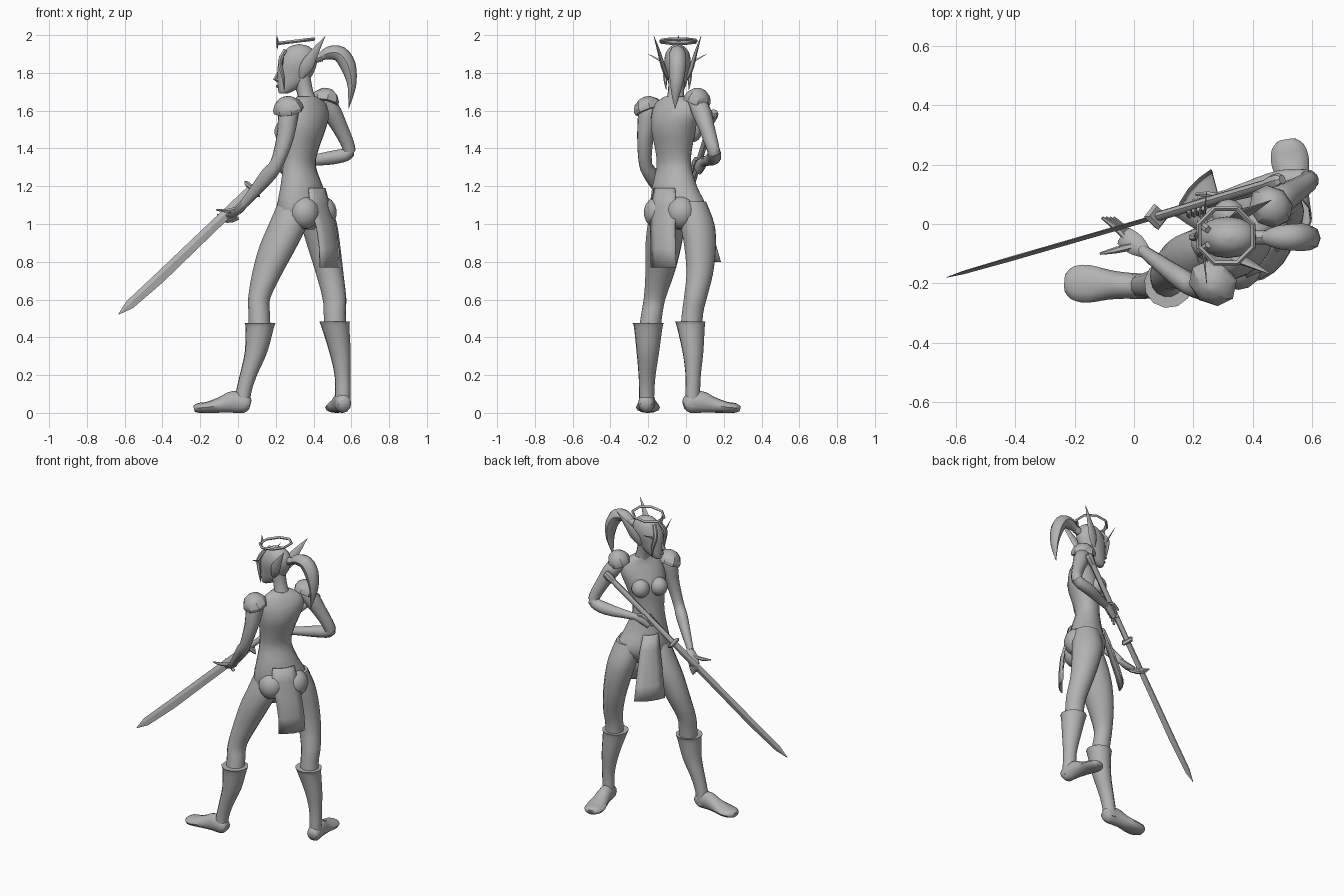
import bpy, bmesh, math
from mathutils import Vector as V

Z = V((0, 0, 1))
FWD = V((-.79, .62, 0))      # the way the body faces
SIDE = V((.62, .79, 0))      # across the body

grey = bpy.data.materials.new("plain_grey")
grey.diffuse_color = (.45, .45, .45, 1)


def finish(name, bm, angle=45):
    bmesh.ops.recalc_face_normals(bm, faces=bm.faces)
    me = bpy.data.meshes.new(name)
    bm.to_mesh(me)
    bm.free()
    ob = bpy.data.objects.new(name, me)
    me.materials.append(grey)
    bpy.context.collection.objects.link(ob)
    bpy.ops.object.select_all(action='DESELECT')
    ob.select_set(True)
    bpy.context.view_layer.objects.active = ob
    bpy.ops.object.shade_smooth_by_angle(angle=math.radians(angle))
    return ob


def spline(secs, k):
    """Catmull-Rom through the sections, k steps per span."""
    out = []
    for i in range(len(secs) - 1):
        p = [secs[max(0, min(len(secs) - 1, i + j))] for j in (-1, 0, 1, 2)]
        for s in range(k):
            t = s / k
            out.append([.5 * (2 * b + (c - a) * t + (2 * a - 5 * b + 4 * c - d) * t * t
                              + (3 * b - a - 3 * c + d) * t ** 3) for a, b, c, d in zip(*p)])
    return out + [list(secs[-1])]


def loft(name, secs, side=SIDE, axis=None, n=12, k=3, angle=45):
    """Skin elliptical rings: each section is x, y, z, radius along side, other radius."""
    secs = spline(secs, k)
    bm = bmesh.new()
    rings = []
    for i, s in enumerate(secs):
        c = V(s[:3])
        t = axis or (V(secs[min(i + 1, len(secs) - 1)][:3]) - V(secs[max(i - 1, 0)][:3])).normalized()
        u = (side - t * side.dot(t)).normalized()
        w = t.cross(u)
        rings.append([bm.verts.new(c + u * max(s[3], .001) * math.cos(2 * math.pi * j / n)
                                   + w * max(s[4], .001) * math.sin(2 * math.pi * j / n)) for j in range(n)])
    for a, b in zip(rings, rings[1:]):
        for j in range(n):
            bm.faces.new((a[j], a[(j + 1) % n], b[(j + 1) % n], b[j]))
    bm.faces.new(rings[0])
    bm.faces.new(rings[-1])
    return finish(name, bm, angle)


def ball(name, c, r, scale=(1, 1, 1)):
    bm = bmesh.new()
    bmesh.ops.create_uvsphere(bm, u_segments=14, v_segments=9, radius=r)
    for v in bm.verts:
        v.co = V(c) + V([a * b for a, b in zip(v.co, scale)])
    return finish(name, bm)


# --- body -----------------------------------------------------------------
loft("torso", [(.345, -.045, .97, .06, .05), (.345, -.045, 1.03, .145, .1), (.345, -.043, 1.1, .165, .115),
               (.337, -.06, 1.2, .13, .1), (.325, -.064, 1.31, .1, .078), (.335, -.066, 1.4, .107, .085),
               (.352, -.066, 1.5, .13, .1), (.372, -.062, 1.58, .14, .085), (.375, -.06, 1.64, .12, .06),
               (.365, -.058, 1.675, .06, .045)], axis=Z, n=18)
loft("neck", [(.375, -.06, 1.62, .055, .05), (.355, -.053, 1.7, .043, .043), (.335, -.048, 1.78, .045, .05)])
for s, tag in ((-1, "left"), (1, "right")):
    ball(tag + "_breast", V((.348, -.068, 1.49)) + FWD * .082 + SIDE * .058 * s, .056, (1, 1, 1.05))
    ball(tag + "_buttock", V((.355, -.05, 1.06)) - FWD * .055 + SIDE * .075 * s, .08, (1, 1, 1.1))

# --- legs, boots and feet --------------------------------------------------
loft("left_leg", [(.285, -.1, 1.1, .075, .08), (.265, -.105, 1.0, .095, .105), (.212, -.12, .88, .09, .105),
                  (.155, -.138, .74, .075, .083), (.113, -.165, .61, .06, .058), (.112, -.18, .53, .058, .056),
                  (.115, -.195, .42, .058, .06)], axis=Z, n=14)
loft("right_leg", [(.41, .03, 1.12, .075, .08), (.43, .06, 1.0, .088, .098), (.455, .075, .88, .082, .09),
                   (.485, .073, .74, .07, .075), (.51, .05, .61, .06, .065), (.512, .035, .53, .056, .06),
                   (.515, .025, .42, .056, .06)], axis=Z, n=14)
loft("left_boot", [(.117, -.2, .475, .084, .082), (.115, -.2, .45, .076, .075), (.095, -.202, .32, .06, .06),
                   (.055, -.206, .2, .045, .047), (.03, -.208, .11, .04, .042), (.02, -.208, .03, .04, .042)],
     axis=Z)
loft("right_boot", [(.512, .023, .485, .082, .084), (.515, .025, .46, .075, .076), (.54, .037, .32, .054, .058),
                    (.553, .038, .2, .04, .043), (.555, .036, .11, .038, .042), (.555, .036, .03, .038, .042)],
     axis=Z)


def foot(name, heel, toe):
    h, t = V(heel), V(toe)
    d = t - h
    secs = [(0, .045, .03, .025), (.08, .05, .042, .05), (.3, .058, .044, .058), (.5, .044, .05, .044),
            (.75, .03, .064, .03), (.92, .026, .055, .026), (1, .022, .03, .016)]
    return loft(name, [(*(h + d * f).to_2d(), z, a, b) for f, z, a, b in secs], side=Z.cross(d).normalized())


foot("left_foot", (.065, -.212, 0), (-.232, -.198, 0))
foot("right_foot", (.562, -.012, 0), (.515, .283, 0))

# --- arms ------------------------------------------------------------------
loft("left_arm", [(.295, -.165, 1.64, .03, .03), (.27, -.195, 1.6, .055, .052), (.25, -.215, 1.46, .042, .048),
                  (.205, -.215, 1.32, .034, .036), (.16, -.185, 1.26, .036, .042), (.09, -.135, 1.175, .028, .032),
                  (.03, -.09, 1.105, .02, .024)])
loft("right_arm", [(.45, .035, 1.65, .03, .03), (.485, .075, 1.61, .052, .052), (.54, .11, 1.51, .042, .042),
                   (.585, .14, 1.41, .034, .036), (.575, .15, 1.37, .036, .036), (.49, .145, 1.35, .038, .036),
                   (.38, .115, 1.335, .027, .028), (.3, .09, 1.325, .02, .022)], side=V((.3, -.6, .7)))

# hands: a palm and curled fingers
loft("left_palm", [(.04, -.097, 1.115, .02, .02), (.005, -.07, 1.075, .036, .018),
                   (-.035, -.04, 1.045, .034, .014)], n=8)
loft("right_palm", [(.31, .095, 1.325, .02, .02), (.265, .08, 1.315, .036, .022),
                    (.22, .065, 1.29, .034, .02)], side=V((.7, .2, .7)), n=8)
for i in range(4):
    o = i * .016
    loft(f"left_finger_{i}", [(-.03 + o * .6, -.045, 1.055 - o * .5, .01, .01),
                              (-.065 + o * .6, -.01, 1.045 - o * .6, .01, .01),
                              (-.108 + o * .8, .022, 1.05 - o * .8, .005, .005)], n=6, k=2)
    loft(f"right_finger_{i}", [(.255 - o, .09 - o * .2, 1.34 - o, .011, .011),
                               (.235 - o, .05 - o * .2, 1.345 - o, .011, .011),
                               (.235 - o, .035 - o * .2, 1.31 - o, .008, .008)], side=Z, n=6, k=2)
loft("left_thumb", [(.0, -.075, 1.08, .013, .013), (-.06, -.088, 1.07, .011, .011),
                    (-.115, -.1, 1.075, .004, .004)], n=6, k=2)
loft("right_thumb", [(.29, .09, 1.34, .013, .013), (.25, .1, 1.35, .011, .011),
                     (.21, .1, 1.32, .006, .006)], side=Z, n=6, k=2)


# --- shoulder pads ----------------------------------------------------------
def pad(name, c, lean, r):
    c, d = V(c), V(lean).normalized()
    secs = [(-.035, r * .97), (-.015, r), (.015, r * .82), (.038, r * .45), (.046, .005)]
    return loft(name, [(*(c + d * h), a, a * .9) for h, a in secs], side=FWD, axis=d, n=8, k=1, angle=30)


pad("left_shoulder_pad", (.262, -.205, 1.63), (-.2, -.35, 1), .086)
pad("right_shoulder_pad", (.465, .065, 1.675), (.2, .3, 1), .078)

# --- head and hair ----------------------------------------------------------
Y = V((0, 1, 0))
hy = -.045
loft("head", [(.24, hy, 1.69, .018, .02), (.255, hy, 1.705, .032, .042), (.28, hy, 1.74, .047, .07),
              (.3, hy, 1.785, .058, .092), (.315, hy, 1.85, .07, .102), (.325, hy, 1.905, .062, .085),
              (.325, hy, 1.94, .036, .05), (.325, hy, 1.952, .004, .004)], side=Y, axis=Z, n=16)
loft("nose", [(.217, hy, 1.81, .006, .006), (.196, hy, 1.765, .013, .012), (.215, hy, 1.752, .01, .006)],
     side=Y, n=6, k=1)
loft("lips", [(.213, hy - .018, 1.727, .003, .003), (.208, hy, 1.729, .008, .009),
              (.213, hy + .018, 1.727, .003, .003)], side=Z, n=6, k=2)
loft("hair_tie", [(.405, hy, 1.875, .024, .024), (.445, hy, 1.885, .024, .024)], side=Y, n=8, k=1)
loft("ponytail", [(.43, hy, 1.88, .018, .018), (.48, hy, 1.905, .038, .034), (.54, hy, 1.9, .045, .042),
                  (.582, hy, 1.84, .045, .042), (.602, hy - .005, 1.75, .035, .026),
                  (.597, hy - .01, 1.68, .02, .014), (.585, hy - .013, 1.61, .001, .001)], side=Y, n=8)

# ears, brows and locks mirror across the head
for s, tag in ((-1, "left"), (1, "right")):
    loft(tag + "_ear", [(.335, hy + s * .055, 1.775, .008, .012), (.36, hy + s * .075, 1.83, .012, .034),
                        (.4, hy + s * .095, 1.9, .009, .024), (.462, hy + s * .125, 1.995, .001, .001)],
         side=Y, n=8)
    loft(tag + "_brow", [(.225, hy + s * .025, 1.822, .004, .006), (.235, hy + s * .065, 1.85, .004, .008),
                         (.245, hy + s * .155, 1.9, .001, .001)], side=V((1, 0, 0)), n=6)
    loft(tag + "_hair_lock", [(.25, hy + s * .025, 1.92, .012, .012), (.222, hy + s * .05, 1.86, .016, .012),
                              (.238, hy + s * .064, 1.78, .012, .009), (.245, hy + s * .06, 1.71, .001, .001)],
         side=Y, n=6)

# --- halo --------------------------------------------------------------------
bm = bmesh.new()
rings = []
for i in range(8):
    a = 2 * math.pi * (i + .5) / 8
    d = V((math.cos(a), math.sin(a), .12 * math.cos(a)))
    c = V((.31, -.04, 1.968))
    rings.append([bm.verts.new(c + d * r + Z * h) for r, h in ((.1, -.009), (.108, 0), (.1, .009), (.09, 0))])
for i in range(8):
    for j in range(4):
        a, b = rings[i], rings[(i + 1) % 8]
        bm.faces.new((a[j], a[(j + 1) % 4], b[(j + 1) % 4], b[j]))
finish("halo", bm, 20)
loft("halo_spike", [(.207, -.04, 1.925, .001, .001), (.21, -.04, 1.96, .014, .009),
                    (.205, -.04, 1.997, .001, .001)], side=Y, axis=Z, n=4, k=1, angle=20)


# --- cloth panels --------------------------------------------------------------
def panel(name, rows, bulge):
    bm = bmesh.new()
    grid = [[bm.verts.new(V(r[:3]) + SIDE * r[3] * f + FWD * bulge * (1 - f * f)) for f in (-1, -.5, 0, .5, 1)]
            for r in rows]
    for a, b in zip(grid, grid[1:]):
        for j in range(4):
            bm.faces.new((a[j], a[j + 1], b[j + 1], b[j]))
    ob = finish(name, bm, 30)
    m = ob.modifiers.new("thickness", 'SOLIDIFY')
    m.thickness = .008


panel("back_cloth", [(.42, -.115, 1.19, .07), (.435, -.12, 1.1, .085), (.47, -.125, .98, .083),
                     (.485, -.122, .87, .083), (.488, -.12, .77, .085)], -.02)
panel("front_cloth", [(.26, .005, 1.19, .05), (.245, .035, 1.1, .065), (.225, .065, .98, .08),
                      (.21, .088, .89, .09), (.198, .106, .8, .1)], .02)

# --- sword -----------------------------------------------------------------------
tip, guard, end = V((-.632, -.18, .522)), V((.075, .024, 1.185)), V((.5, .15, 1.595))
d = (guard - tip).normalized()
across = V((-d.z, 0, d.x)).normalized()
flat = d.cross(across).normalized()
bm = bmesh.new()
rings = []
for f, lo, hi in ((0, -.002, .002), (.08, -.028, .022), (.3, -.037, .022), (.6, -.032, .024), (1, -.026, .026)):
    c = tip.lerp(guard, f)
    rings.append([bm.verts.new(c + across * a + flat * b)
                  for a, b in ((lo, 0), (0, .008 * min(1, f * 8 + .1)), (hi, 0), (0, -.008 * min(1, f * 8 + .1)))])
for a, b in zip(rings, rings[1:]):
    for j in range(4):
        bm.faces.new((a[j], a[(j + 1) % 4], b[(j + 1) % 4], b[j]))
bm.faces.new(rings[0])
bm.faces.new(rings[-1])
finish("blade", bm, 20)
loft("guard", [(*(guard + d * h), a, b) for h, a, b in
               ((-.012, .045, .035), (0, .06, .045), (.012, .045, .035))], side=across, axis=d, n=4, k=1, angle=20)
loft("handle", [(*guard, .018, .016), (*guard.lerp(end, .9), .019, .017)], side=across, n=8, k=2)
loft("pommel", [(*guard.lerp(end, f), r, r) for f, r in ((.88, .02), (.93, .026), (.98, .025), (1.0, .016))],
     side=across, axis=d, n=8, k=1, angle=30)
